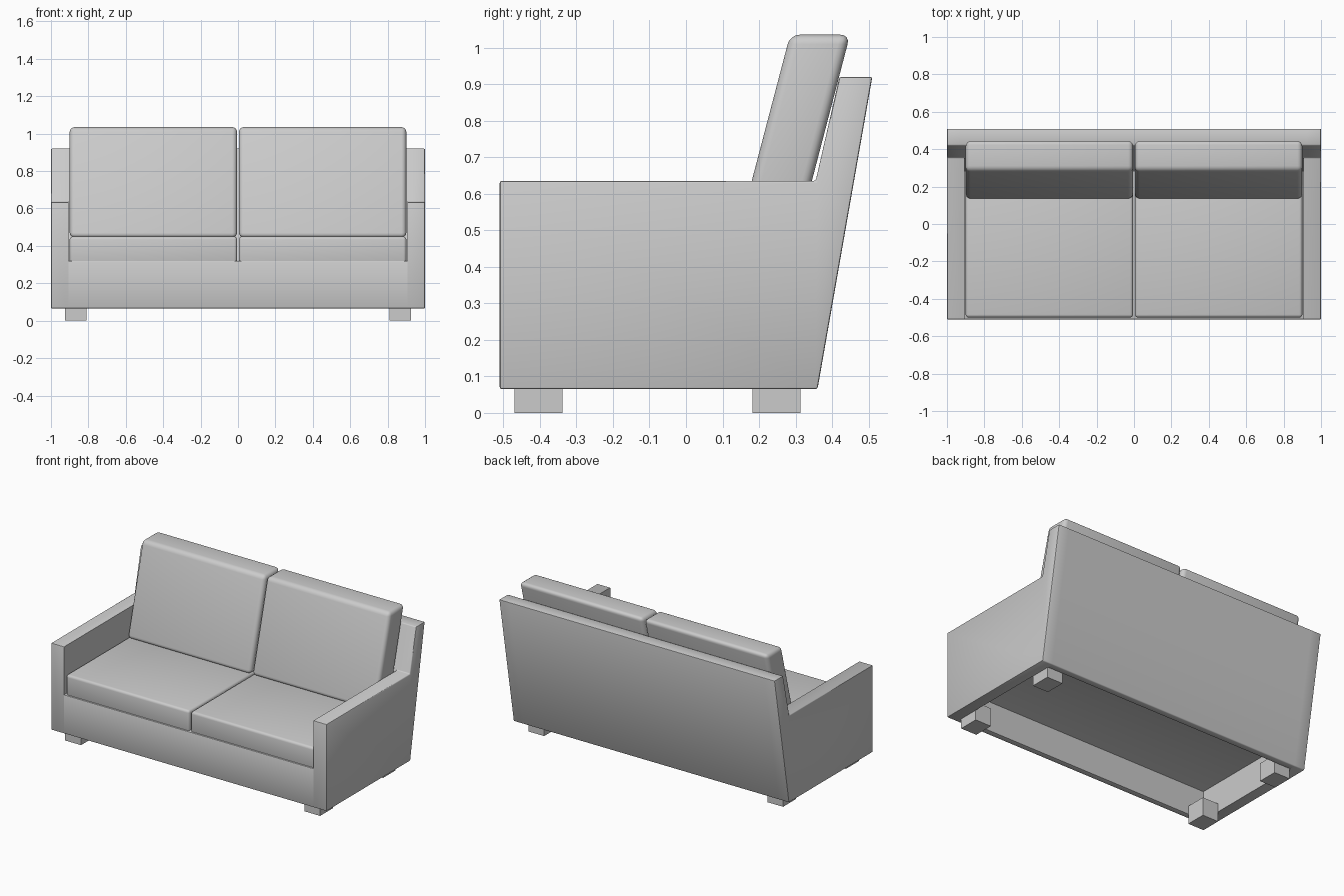
import bpy, bmesh

if "Cube" in bpy.data.objects:
    bpy.data.objects.remove(bpy.data.objects["Cube"])

SMOOTH = 0.7


def prism(name, profile, x0, x1, bevel=0.0, segments=2, bevel_x=()):
    """Extrude a (y, z) profile along x; round the long edges and the caps at bevel_x."""
    bm = bmesh.new()
    a = [bm.verts.new((x0, y, z)) for y, z in profile]
    b = [bm.verts.new((x1, y, z)) for y, z in profile]
    n = len(profile)
    bm.faces.new(a)
    bm.faces.new(b)
    for i in range(n):
        j = (i + 1) % n
        bm.faces.new((a[i], a[j], b[j], b[i]))
    bmesh.ops.recalc_face_normals(bm, faces=bm.faces)
    if bevel:
        def chosen(e):
            u, v = (w.co.x for w in e.verts)
            return abs(u - v) > 1e-4 or any(abs(u - x) < 1e-4 for x in bevel_x)
        bmesh.ops.bevel(bm, geom=[e for e in bm.edges if chosen(e)], offset=bevel,
                        segments=segments, profile=0.5, affect='EDGES')
    mesh = bpy.data.meshes.new(name)
    bm.to_mesh(mesh)
    bm.free()
    ob = bpy.data.objects.new(name, mesh)
    bpy.context.collection.objects.link(ob)
    bpy.ops.object.select_all(action='DESELECT')
    ob.select_set(True)
    bpy.context.view_layer.objects.active = ob
    bpy.ops.object.shade_smooth_by_angle(angle=SMOOTH)
    return ob


def box(y0, y1, z0, z1):
    return [(y0, z0), (y1, z0), (y1, z1), (y0, z1)]


# Frame cross-sections: slanted back, raised arm, low seat, hollow underside
back = [(0.42, 0.92), (0.51, 0.92), (0.36, 0.065)]
arm_top = [(-0.51, 0.065), (-0.51, 0.635), (0.355, 0.635)]
seat_top = [(-0.51, 0.065), (-0.51, 0.32), (0.283, 0.32)]
cavity = [(0.315, 0.065), (0.349, 0.26), (-0.47, 0.26), (-0.47, 0.065)]
cavity[1] = (0.272, 0.26)
cavity.insert(1, (0.315, 0.20))

# Seat base with front rail and backrest
prism("seat_base", seat_top + back + cavity, -0.905, 0.905, 0.006)

for side, s in (("left", -1), ("right", 1)):
    # Arm: hollow inner strip and solid outer wall
    prism(side + "_arm_inner", arm_top + back + cavity, s * 0.905, s * 0.925, 0.006)
    prism(side + "_arm_outer", arm_top + back, s * 0.925, s * 1.0, 0.006, bevel_x=(s * 1.0,))

    # Loose seat and back cushions
    xs = (s * 0.005, s * 0.9)
    prism(side + "_seat_cushion", box(-0.5, 0.27, 0.3, 0.45), *xs, 0.016, 3, xs)
    prism(side + "_back_cushion",
          [(0.13, 0.445), (0.295, 0.445), (0.449, 1.035), (0.285, 1.035)],
          *xs, 0.026, 4, xs)

    # Block feet tucked into the corners of the underside
    for end, y in (("front", -0.47), ("rear", 0.182)):
        prism(f"{side}_{end}_foot", box(y, y + 0.132, 0, 0.12), s * 0.81, s * 0.925)
